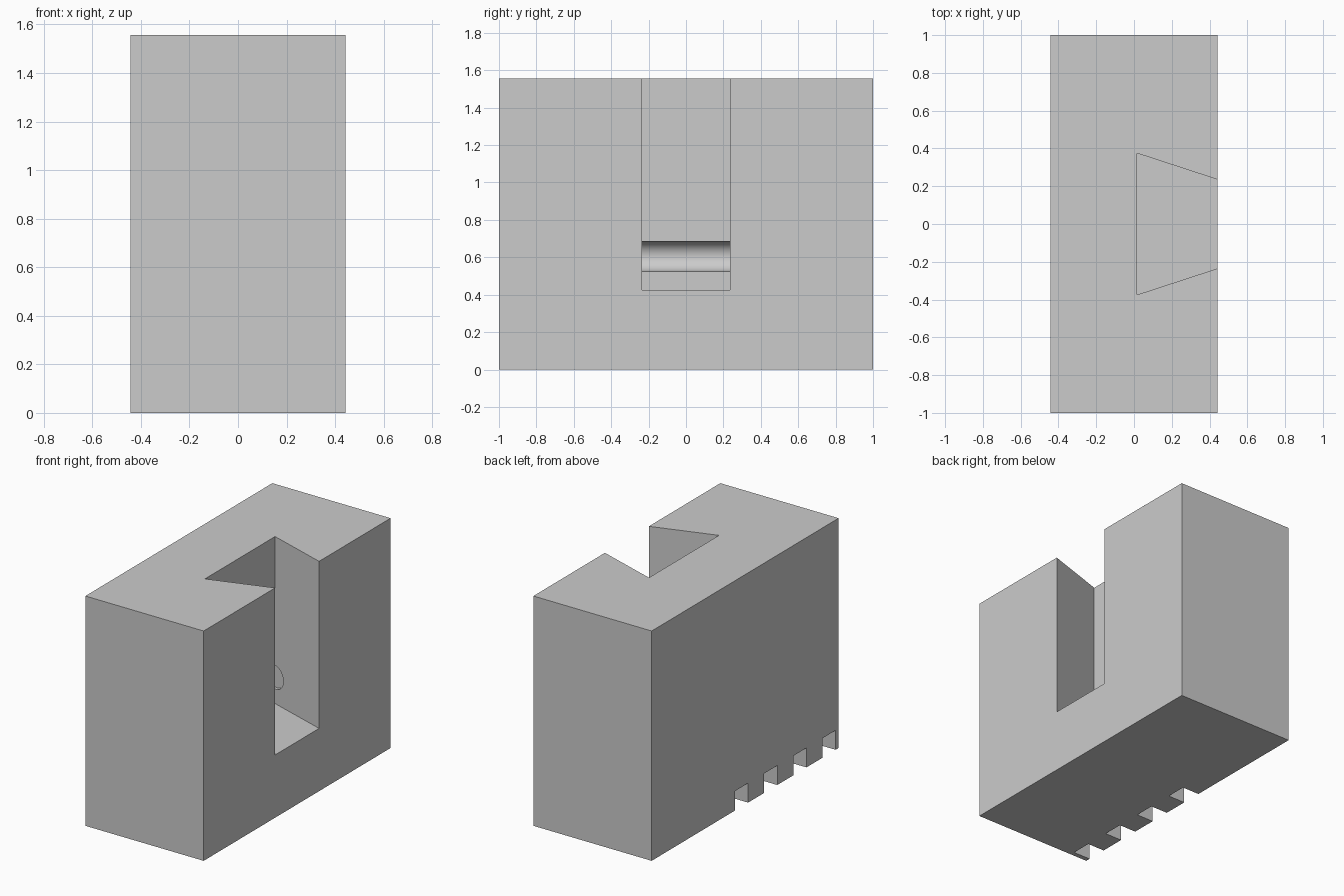
import bpy
import bmesh
import math
from mathutils import Matrix

cube = bpy.data.objects.get("Cube")
if cube:
    bpy.data.objects.remove(cube, do_unlink=True)

W, H = 0.443, 1.556  # half width, full height

grey = bpy.data.materials.new("plain_grey")
grey.use_nodes = True
colour = (0.6, 0.6, 0.6, 1)
grey.diffuse_color = colour
grey.node_tree.nodes["Principled BSDF"].inputs["Base Color"].default_value = colour


def make_object(name, bm):
    mesh = bpy.data.meshes.new(name)
    bmesh.ops.recalc_face_normals(bm, faces=bm.faces)
    bm.to_mesh(mesh)
    bm.free()
    mesh.materials.append(grey)
    obj = bpy.data.objects.new(name, mesh)
    bpy.context.collection.objects.link(obj)
    return obj


def prism(name, outline, z0, z1):
    """Extrude an xy outline from z0 up to z1."""
    bm = bmesh.new()
    face = bm.faces.new([bm.verts.new((x, y, z0)) for x, y in outline])
    top = bmesh.ops.extrude_face_region(bm, geom=[face])["geom"]
    verts = [v for v in top if isinstance(v, bmesh.types.BMVert)]
    bmesh.ops.translate(bm, vec=(0, 0, z1 - z0), verts=verts)
    return make_object(name, bm)


def box(name, x0, x1, y0, y1, z0, z1):
    return prism(name, [(x0, y0), (x1, y0), (x1, y1), (x0, y1)], z0, z1)


# Main block
block = box("block", -W, W, -1, 1, 0, H)
cutters = []

# Dovetail slot, open at the top and on the +x side
inner, mouth, back = 0.375, 0.235, 0.015
over = 0.1
flare = mouth - (inner - mouth) / (W - back) * over
cutters.append(prism("dovetail_cutter",
                     [(back, -inner), (W + over, -flare), (W + over, flare), (back, inner)],
                     0.425, H + over))

# Round cross groove in the back wall of the slot
bm = bmesh.new()
bmesh.ops.create_cone(bm, cap_ends=True, segments=64, radius1=0.08, radius2=0.08, depth=0.79,
                      matrix=Matrix.Translation((back, 0, 0.605)) @ Matrix.Rotation(math.pi / 2, 4, "X"))
cutters.append(make_object("groove_cutter", bm))

# Row of small notches along the lower -x edge
for i in range(4):
    y = -0.968 + i * 0.312
    cutters.append(box("notch_cutter", -W - over, -W + 0.127, y, y + 0.14, -over, 0.132))

# Cut everything out and apply
for cutter in cutters:
    mod = block.modifiers.new(cutter.name, "BOOLEAN")
    mod.operation = "DIFFERENCE"
    mod.solver = "EXACT"
    mod.object = cutter
    cutter.hide_render = True
bpy.context.view_layer.objects.active = block
block.select_set(True)
for mod in list(block.modifiers):
    bpy.ops.object.modifier_apply(modifier=mod.name)
for cutter in cutters:
    bpy.data.objects.remove(cutter, do_unlink=True)
bpy.ops.object.shade_smooth_by_angle(angle=math.radians(30))
